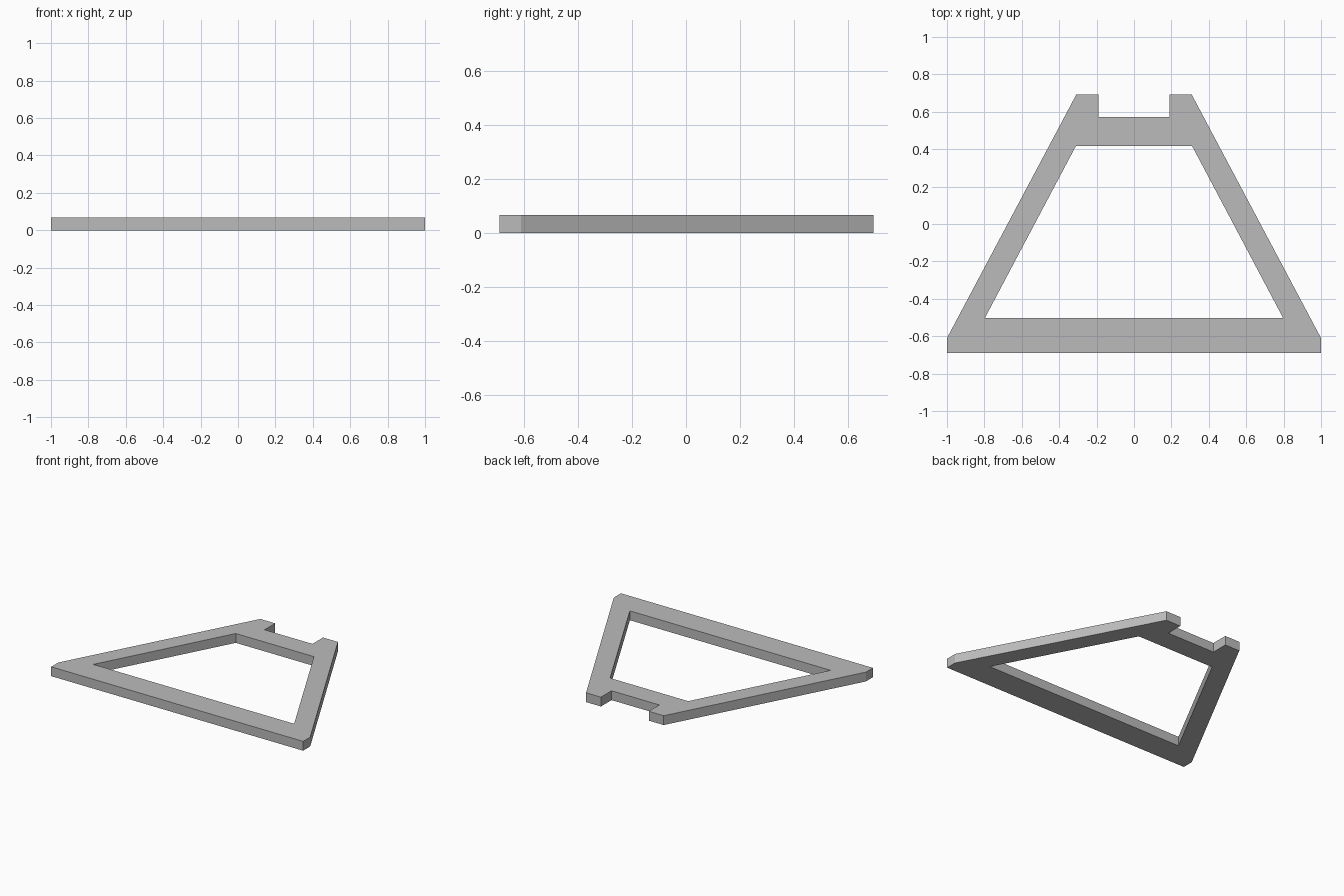
import bpy
import bmesh

cube = bpy.data.objects.get("Cube")
if cube:
    bpy.data.objects.remove(cube, do_unlink=True)

THICKNESS = 0.067

# Plain grey finish
grey = bpy.data.materials.new("plain_grey")
grey.use_nodes = True
colour = (0.5, 0.5, 0.5, 1)
grey.diffuse_color = colour
grey.node_tree.nodes["Principled BSDF"].inputs["Base Color"].default_value = colour

# Left half of the frame: base bar, sloping leg, prong and notched top bar
half_outline = [
    (0, -0.69), (1, -0.69), (1, -0.61), (0.308, 0.693), (0.19, 0.693), (0.19, 0.573),
    (0, 0.573), (0, 0.418), (0.31, 0.418), (0.797, -0.502), (0, -0.502),
]
bm = bmesh.new()
bm.faces.new([bm.verts.new((x, y, 0)) for x, y in half_outline])
bm.normal_update()
mesh = bpy.data.meshes.new("trapezoid_frame")
bm.to_mesh(mesh)
bm.free()
mesh.materials.append(grey)
frame = bpy.data.objects.new("trapezoid_frame", mesh)
bpy.context.collection.objects.link(frame)

# Mirror to the right half, then thicken upwards
mirror = frame.modifiers.new("mirror", 'MIRROR')
mirror.use_axis[0] = True
mirror.use_clip = True
solid = frame.modifiers.new("thickness", 'SOLIDIFY')
solid.thickness = THICKNESS
solid.offset = 1
